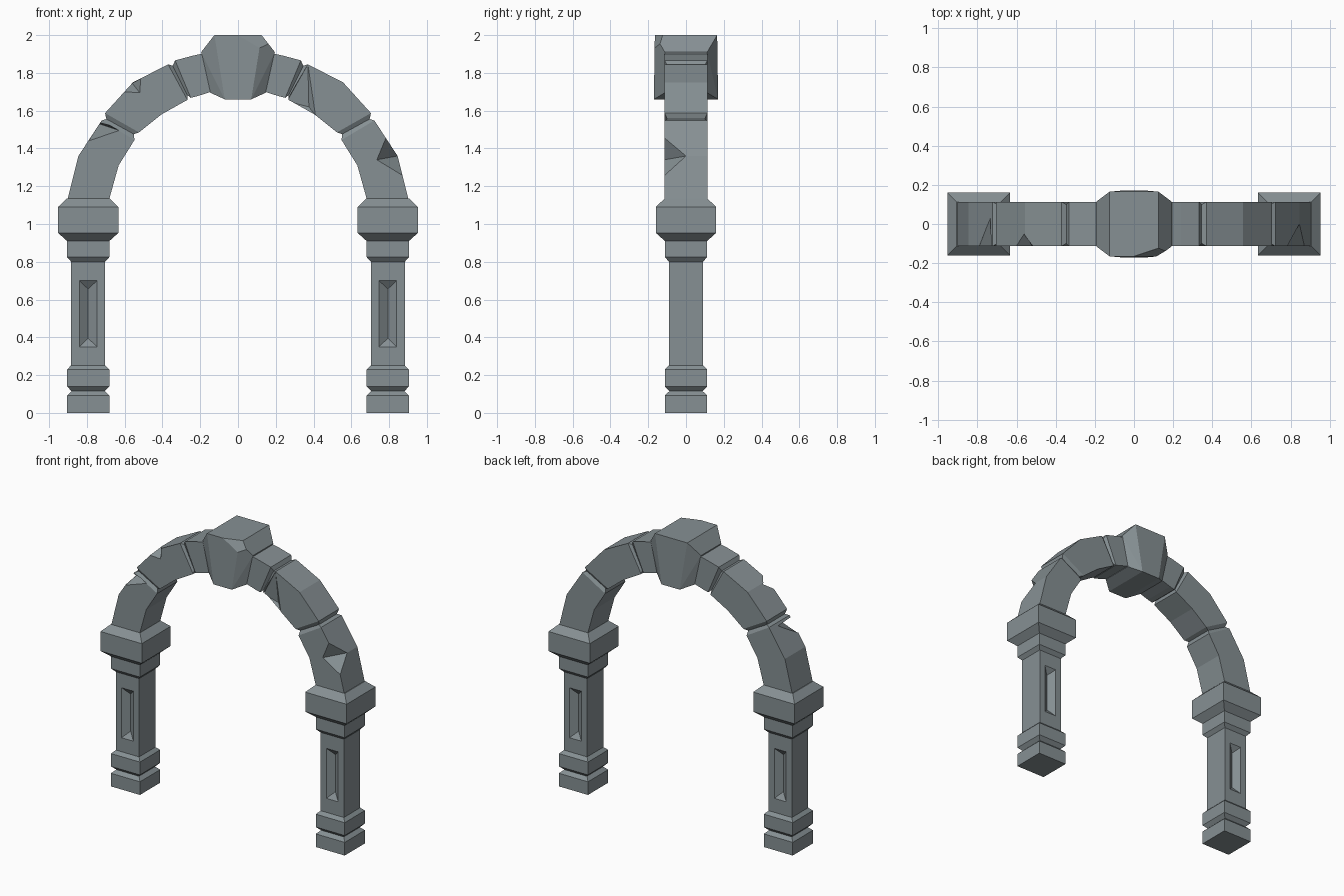
import bpy, bmesh
from mathutils import Vector

if "Cube" in bpy.data.objects:
    bpy.data.objects.remove(bpy.data.objects["Cube"])

stone = bpy.data.materials.new("grey stone")
stone.diffuse_color = (0.24, 0.28, 0.295, 1)
stone.use_nodes = True
stone.node_tree.nodes["Principled BSDF"].inputs["Base Color"].default_value = stone.diffuse_color


def make(name, bm, cutter=False):
    bmesh.ops.recalc_face_normals(bm, faces=bm.faces)
    me = bpy.data.meshes.new(name)
    bm.to_mesh(me)
    bm.free()
    ob = bpy.data.objects.new(name, me)
    bpy.context.collection.objects.link(ob)
    me.materials.append(stone)
    if cutter:
        ob.hide_render = True
        ob.hide_viewport = True
        ob.display_type = 'WIRE'
    return ob


def loft(bm, rings):
    """Skin a row of four-point rings and close both ends."""
    rows = [[bm.verts.new(p) for p in r] for r in rings]
    for a, b in zip(rows, rows[1:]):
        for i in range(4):
            j = (i + 1) % 4
            bm.faces.new((a[i], a[j], b[j], b[i]))
    bm.faces.new(rows[0])
    bm.faces.new(rows[-1])


def hull(points):
    bm = bmesh.new()
    for p in points:
        bm.verts.new(p)
    out = bmesh.ops.convex_hull(bm, input=bm.verts)
    junk = [g for g in out["geom_interior"] + out["geom_unused"]
            if isinstance(g, bmesh.types.BMVert)]
    bmesh.ops.delete(bm, geom=list(set(junk)), context='VERTS')
    bmesh.ops.dissolve_limit(bm, angle_limit=0.02, verts=bm.verts, edges=bm.edges)
    return bm


def cut(ob, points):
    m = ob.modifiers.new("chip", 'BOOLEAN')
    m.operation = 'DIFFERENCE'
    m.solver = 'EXACT'
    m.object = make(ob.name + "_cutter", hull(points), True)


# Pillars: square stepped profile (half width, height)
PROFILE = [(.112, 0), (.112, .092), (.088, .115), (.112, .14), (.112, .23),
           (.09, .252), (.09, .80), (.112, .825), (.112, .91), (.16, .953),
           (.16, 1.09), (.113, 1.135)]
for side, cx in (("left", -.793), ("right", .793)):
    bm = bmesh.new()
    loft(bm, [[(cx + sx * h, sy * h, z) for sx, sy in ((-1, -1), (1, -1), (1, 1), (-1, 1))]
              for h, z in PROFILE])
    pillar = make(side + "_pillar", bm)
    # V-shaped panels on front and back
    for s in (-1, 1):
        pts = [(cx + x, s * y, z) for x in (-.046, .046) for y in (.09, .12) for z in (.35, .70)]
        pts += [(cx, s * .055, .395), (cx, s * .055, .655)]
        cut(pillar, pts)

# Arch ring: outer x z, inner x z, half depth, from the right springing upward
D = .113
HALF = [(.905, 1.12, .685, 1.12, D), (.845, 1.36, .632, 1.31, D),
        (.722, 1.548, .548, 1.445, D), (.697, 1.556, .552, 1.476, D - .014),
        (.704, 1.587, .524, 1.485, D), (.556, 1.75, .405, 1.58, D),
        (.37, 1.845, .268, 1.657, D), (.346, 1.838, .268, 1.682, D - .014),
        (.333, 1.866, .25, 1.668, D), (.222, 1.895, .222, 1.675, D), (.15, 1.91, .148, 1.698, D)]
HALF[-2] = (.24, 1.891, .215, 1.677, D)
stations = HALF + [(-a, b, -c, d, h) for a, b, c, d, h in reversed(HALF)]
bm = bmesh.new()
loft(bm, [[(a, -h, b), (a, h, b), (c, h, d), (c, -h, d)] for a, b, c, d, h in stations])
arch = make("arch_ring", bm)

# Broken chips in the arch stones
F = -D
cut(arch, [(.785, F, 1.46), (.875, F, 1.255), (.735, F, 1.34), (.845, 0, 1.36), (.93, -.18, 1.40)])
cut(arch, [(-.79, F, 1.44), (-.63, F, 1.495), (-.735, .03, 1.53),
           (-.82, -.16, 1.56), (-.66, -.16, 1.52)])
cut(arch, [(-.605, F, 1.70), (-.52, F, 1.695), (-.515, F, 1.77),
           (-.56, -.05, 1.745), (-.58, -.15, 1.80)])
cut(arch, [(.37, F, 1.845), (.41, F, 1.575), (.375, -.088, 1.62), (.26, -.088, 1.65),
           (.25, -.15, 1.64), (.37, -.15, 1.86), (.41, -.15, 1.57)])

# Keystone: faceted wedge with one broken front corner
QUARTER = [(.125, .165, 2), (.195, .112, 1.91), (.147, .112, 1.695), (.07, .17, 1.66)]
bm = hull([(sx * x, sy * y, z) for x, y, z in QUARTER for sx in (-1, 1) for sy in (-1, 1)])
p, q, r = Vector((.12, -.125, 2)), Vector((.082, -.166, 1.95)), Vector((.152, -.14, 1.955))
n = (q - p).cross(r - p)
if n.dot(Vector((1, -1, 1))) < 0:
    n = -n
bmesh.ops.bisect_plane(bm, geom=bm.verts[:] + bm.edges[:] + bm.faces[:],
                       plane_co=p, plane_no=n, clear_outer=True)
bmesh.ops.holes_fill(bm, edges=[e for e in bm.edges if e.is_boundary])
make("keystone", bm)
